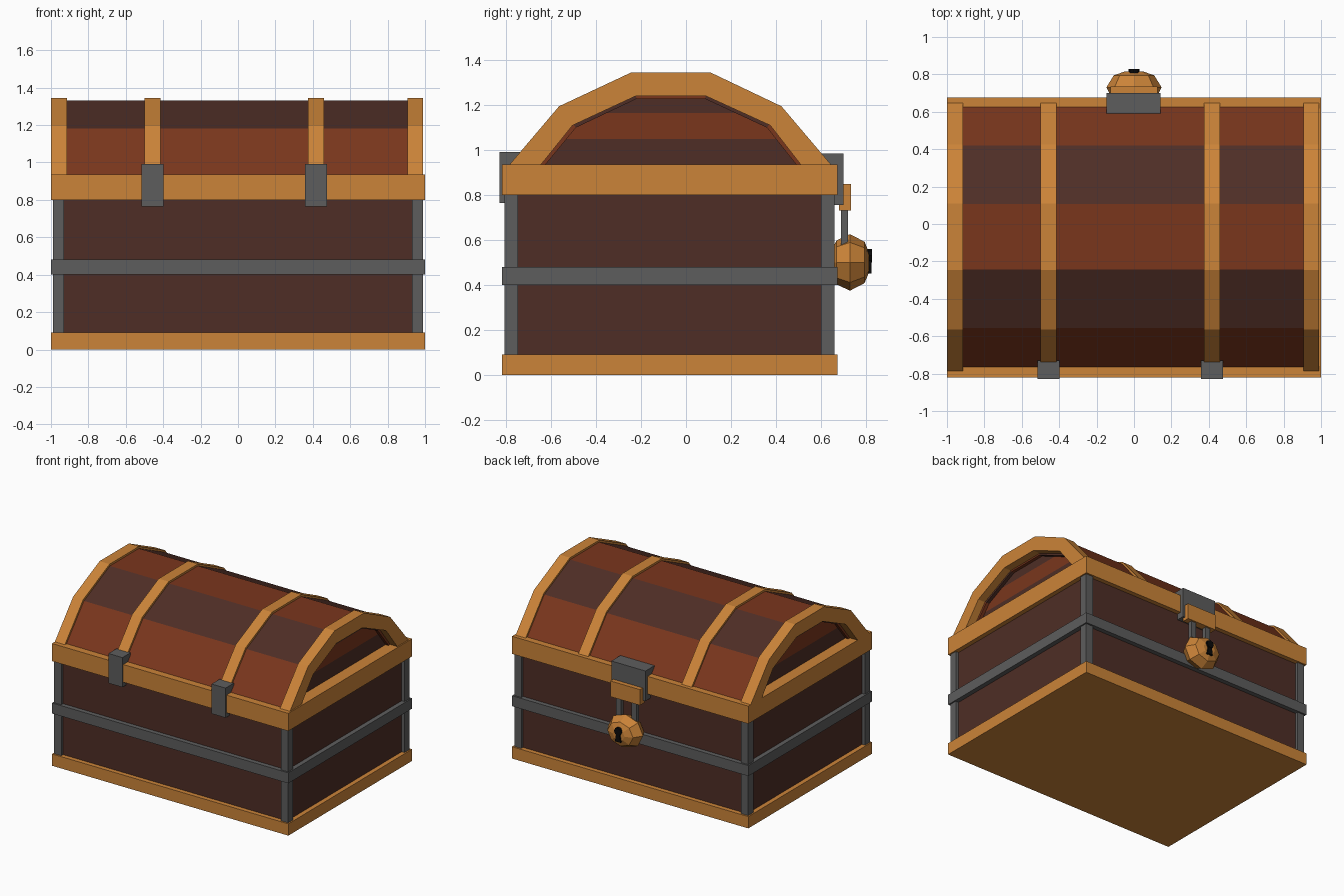
import bpy, bmesh, math

if "Cube" in bpy.data.objects:
    bpy.data.objects.remove(bpy.data.objects["Cube"])


def material(name, rgb):
    m = bpy.data.materials.new(name)
    m.diffuse_color = (*rgb, 1)
    m.use_nodes = True
    m.node_tree.nodes["Principled BSDF"].inputs["Base Color"].default_value = m.diffuse_color
    return m


GOLD = material("gold", (0.60, 0.23, 0.04))
RED = material("red_wood", (0.195, 0.037, 0.012))
BROWN = material("brown_wood", (0.077, 0.027, 0.019))
IRON = material("iron", (0.11, 0.11, 0.11))
BLACK = material("black", (0.003, 0.003, 0.003))


def finish(name, bm, mat):
    bmesh.ops.recalc_face_normals(bm, faces=bm.faces)
    me = bpy.data.meshes.new(name)
    bm.to_mesh(me)
    bm.free()
    me.materials.append(mat)
    ob = bpy.data.objects.new(name, me)
    bpy.context.collection.objects.link(ob)
    return ob


def loft(name, rings, mat):
    """Skin a list of equal-length point rings and cap both ends."""
    bm = bmesh.new()
    rows = [[bm.verts.new(p) for p in ring] for ring in rings]
    n = len(rows[0])
    for a, b in zip(rows, rows[1:]):
        for i in range(n):
            j = (i + 1) % n
            bm.faces.new((a[i], a[j], b[j], b[i]))
    bm.faces.new(rows[0])
    bm.faces.new(rows[-1])
    return finish(name, bm, mat)


def prism_x(name, profile, x0, x1, mat):
    return loft(name, [[(x, y, z) for y, z in profile] for x in (x0, x1)], mat)


def prism_y(name, profile, y0, y1, mat):
    return loft(name, [[(x, y, z) for x, z in profile] for y in (y0, y1)], mat)


def box(name, x, y, z, mat):
    return prism_x(name, [(y[0], z[0]), (y[1], z[0]), (y[1], z[1]), (y[0], z[1])], x[0], x[1], mat)


# Chest body with base, middle band and rim
box("body", (-0.965, 0.965), (-0.785, 0.64), (0.05, 0.85), BROWN)
box("base_trim", (-1, 1), (-0.82, 0.675), (0, 0.09), GOLD)
box("middle_band", (-1, 1), (-0.82, 0.675), (0.40, 0.48), IRON)
box("rim_trim", (-1, 1), (-0.82, 0.675), (0.80, 0.935), GOLD)

# Corner posts
for x in ((-0.99, -0.93), (0.93, 0.99)):
    for y in ((-0.808, -0.748), (0.60, 0.662)):
        box("corner_post", x, y, (0.08, 0.81), IRON)

# Lid cross-sections: strap outside, strap inside, plank outside, plank inside
OUTER = [(-0.79, 0.93), (-0.565, 1.195), (-0.245, 1.345), (0.11, 1.345), (0.425, 1.195), (0.65, 0.93)]
INNER = [(-0.65, 0.93), (-0.505, 1.11), (-0.225, 1.24), (0.09, 1.24), (0.375, 1.11), (0.515, 0.93)]
TOP = [(-0.77, 0.93), (-0.555, 1.182), (-0.242, 1.33), (0.108, 1.33), (0.42, 1.182), (0.63, 0.93)]
UNDER = [(-0.63, 0.93), (-0.49, 1.10), (-0.22, 1.228), (0.085, 1.228), (0.36, 1.10), (0.495, 0.93)]

# Golden end arches and lid straps
for x0, x1 in ((-1, -0.915), (0.905, 0.99)):
    prism_x("end_arch", OUTER + INNER[::-1], x0, x1, GOLD)
for x0, x1 in ((-0.50, -0.415), (0.375, 0.46)):
    prism_x("lid_strap", OUTER + INNER[::-1], x0, x1, GOLD)

# Curved lid planks in alternating woods
for i in range(5):
    prism_x("lid_plank", [TOP[i], TOP[i + 1], UNDER[i + 1], UNDER[i]], -0.935, 0.93,
            BROWN if i % 2 else RED)


# Recessed lid ends made from horizontal boards
def side_y(profile, z):
    for (ya, za), (yb, zb) in zip(profile, profile[1:]):
        if za <= z <= zb:
            return ya + (yb - ya) * (z - za) / (zb - za)


levels = [0.93, 1.05, 1.165, 1.228]
for x0, x1 in ((-0.91, -0.88), (0.875, 0.905)):
    for i, (lo, hi) in enumerate(zip(levels, levels[1:])):
        zs = sorted({lo, hi} | ({1.10} if lo < 1.10 < hi else set()))
        left = [(side_y(UNDER[:3], z), z) for z in zs]
        right = [(side_y(UNDER[:2:-1], z), z) for z in zs]
        prism_x("lid_end_board", left + right[::-1], x0, x1, RED if i == 1 else BROWN)

# Hinges
for x in ((-0.515, -0.397), (0.358, 0.476)):
    box("hinge", x, (-0.83, -0.73), (0.765, 0.992), IRON)

# Hasp
box("hasp_plate", (-0.147, 0.142), (0.59, 0.70), (0.755, 0.985), IRON)
box("hasp_catch", (-0.125, 0.125), (0.68, 0.735), (0.73, 0.85), GOLD)

# Padlock: shackle bars and faceted eight-sided body
for x in (-0.065, 0.065):
    box("shackle_bar", (x - 0.02, x + 0.02), (0.69, 0.722), (0.55, 0.76), IRON)
lathe = [(0.06, 0.645), (0.115, 0.67), (0.148, 0.73), (0.108, 0.795), (0.05, 0.815)]
loft("padlock", [[(r * math.cos(k * math.pi / 4), y, 0.50 + 0.85 * r * math.sin(k * math.pi / 4))
                  for k in range(8)] for r, y in lathe], GOLD)

# Keyhole
circle = [(0.03 * math.cos(k * math.pi / 4), 0.53 + 0.03 * math.sin(k * math.pi / 4)) for k in range(8)]
prism_y("keyhole_round", circle, 0.79, 0.828, BLACK)
prism_y("keyhole_slot", [(-0.012, 0.525), (0.012, 0.525), (0.024, 0.45), (-0.024, 0.45)], 0.79, 0.825, BLACK)
